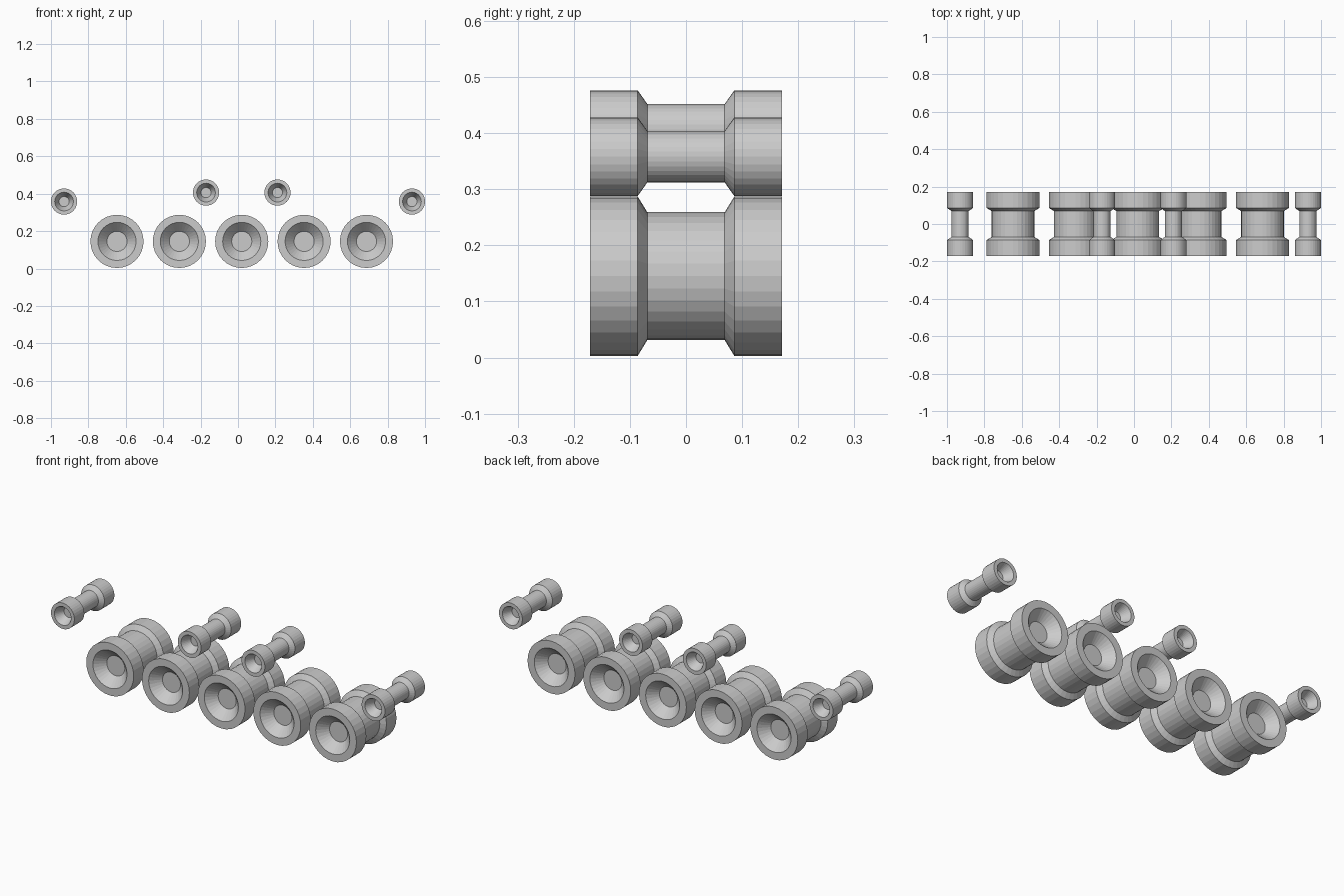
import bpy, bmesh
from math import cos, sin, tau

if "Cube" in bpy.data.objects:
    bpy.data.objects.remove(bpy.data.objects["Cube"])

SIDES = 32


def lathe(name, half_profile, x, z):
    """Revolve a (radius, y) profile, mirrored in y, around the y axis."""
    profile = half_profile + [(r, -y) for r, y in reversed(half_profile)]
    bm = bmesh.new()
    rings = [[bm.verts.new((r * cos(tau * i / SIDES), y, r * sin(tau * i / SIDES)))
              for i in range(SIDES)] for r, y in profile]
    for a, b in zip(rings, rings[1:]):
        for i in range(SIDES):
            j = (i + 1) % SIDES
            bm.faces.new((a[i], a[j], b[j], b[i]))
    # flat hub discs
    bm.faces.new(rings[0])
    bm.faces.new(rings[-1])
    bmesh.ops.recalc_face_normals(bm, faces=bm.faces)
    mesh = bpy.data.meshes.new(name)
    bm.to_mesh(mesh)
    bm.free()
    ob = bpy.data.objects.new(name, mesh)
    ob.location = (x, 0, z)
    bpy.context.collection.objects.link(ob)


def wheel_profile(hub, dish, rim, waist):
    # recessed hub, conical dish, rim tread, chamfer, narrow waist
    return [(hub, 0.121), (dish, 0.171), (rim, 0.171),
            (rim, 0.086), (waist, 0.069)]


# Large road wheels
for n in range(5):
    lathe(f"road_wheel_{n + 1}", wheel_profile(0.054, 0.102, 0.142, 0.114),
          -0.647 + 0.3335 * n, 0.145)

# Small rollers: end pair lower, middle pair higher
for n, (x, z) in enumerate([(-0.93, 0.358), (-0.171, 0.406), (0.211, 0.406), (0.93, 0.358)]):
    lathe(f"return_roller_{n + 1}", wheel_profile(0.027, 0.050, 0.070, 0.046), x, z)
